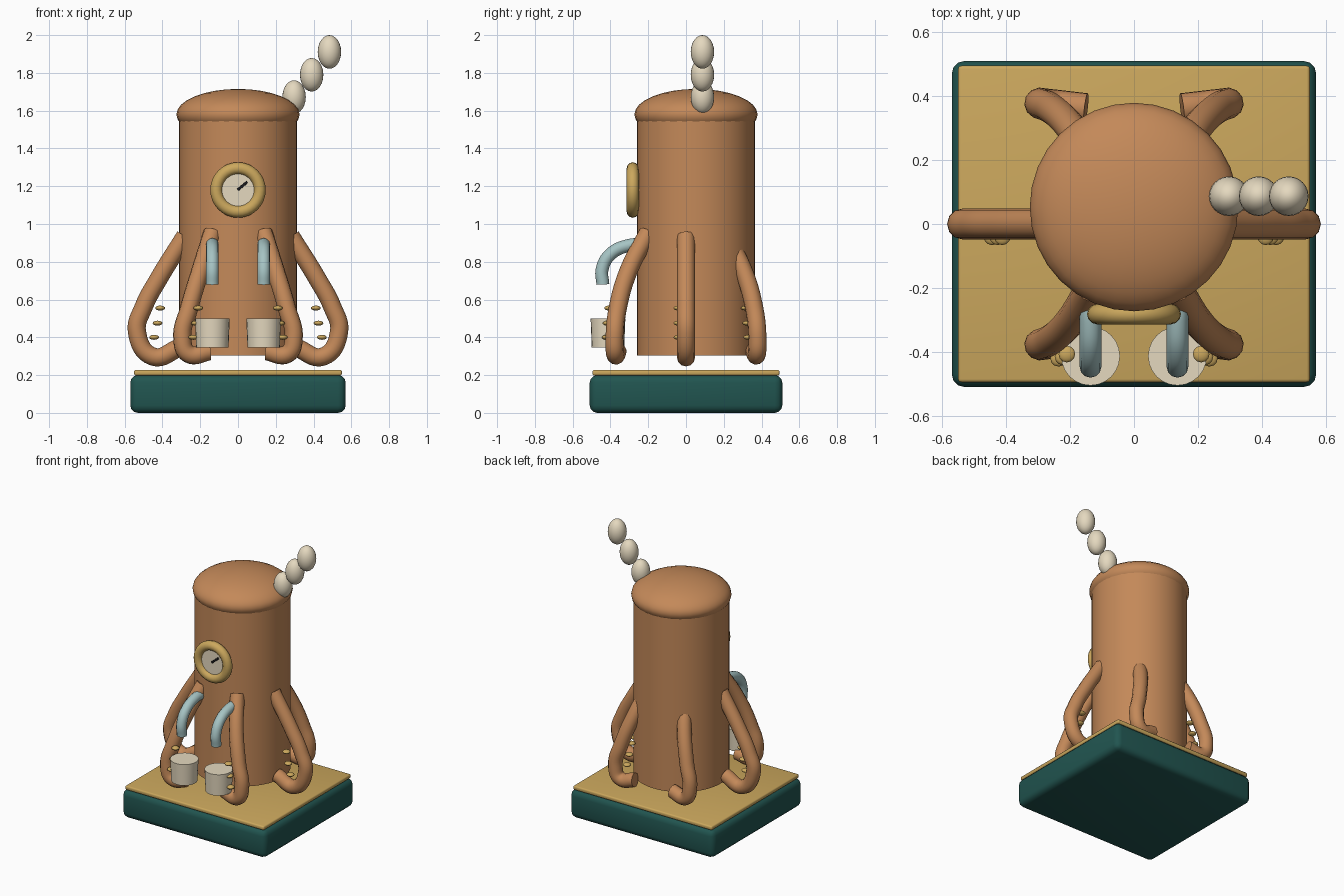
import bpy
import math

if "Cube" in bpy.data.objects:
    bpy.data.objects.remove(bpy.data.objects["Cube"])


def material(name, rgb):
    m = bpy.data.materials.new(name)
    m.diffuse_color = (*rgb, 1)
    m.use_nodes = True
    m.node_tree.nodes["Principled BSDF"].inputs["Base Color"].default_value = m.diffuse_color
    return m


COPPER = material("copper", (0.55, 0.25, 0.10))
BRASS = material("brass", (0.60, 0.39, 0.11))
GREEN = material("green", (0.015, 0.09, 0.08))
CREAM = material("cream", (0.78, 0.69, 0.52))
STEEL = material("steel", (0.38, 0.55, 0.55))
DARK = material("dark", (0.01, 0.01, 0.012))


def finish(name, mat, angle=40):
    o = bpy.context.object
    o.name = name
    o.data.materials.append(mat)
    bpy.ops.object.shade_smooth_by_angle(angle=math.radians(angle))
    return o


def slab(name, size, loc, bevel, mat):
    bpy.ops.mesh.primitive_cube_add(size=1, location=loc)
    o = bpy.context.object
    o.scale = size
    bpy.ops.object.transform_apply(location=False, rotation=False, scale=True)
    b = o.modifiers.new("bevel", "BEVEL")
    b.width, b.segments = bevel, 3
    bpy.ops.object.modifier_apply(modifier="bevel")
    return finish(name, mat)


def cylinder(name, r, depth, loc, mat, rot=(0, 0, 0), verts=32):
    bpy.ops.mesh.primitive_cylinder_add(vertices=verts, radius=r, depth=depth, location=loc, rotation=rot)
    return finish(name, mat)


def ball(name, scale, loc, mat, seg=24, rings=12):
    bpy.ops.mesh.primitive_uv_sphere_add(segments=seg, ring_count=rings, radius=1, location=loc)
    bpy.context.object.scale = scale
    return finish(name, mat)


def tube(name, pts, r, mat):
    c = bpy.data.curves.new(name, "CURVE")
    c.dimensions = "3D"
    c.bevel_depth, c.bevel_resolution, c.resolution_u = r, 4, 8
    c.use_fill_caps = True
    s = c.splines.new("BEZIER")
    s.bezier_points.add(len(pts) - 1)
    for p, co in zip(s.bezier_points, pts):
        p.co = co
        p.handle_left_type = p.handle_right_type = "AUTO"
    o = bpy.data.objects.new(name, c)
    bpy.context.collection.objects.link(o)
    bpy.ops.object.select_all(action="DESELECT")
    o.select_set(True)
    bpy.context.view_layer.objects.active = o
    bpy.ops.object.convert(target="MESH")
    return finish(name, mat, 50)


# Base and brass tray
slab("base", (1.14, 1.02, 0.2), (0, 0, 0.1), 0.04, GREEN)
slab("tray", (1.10, 0.99, 0.03), (0, 0, 0.213), 0.01, BRASS)

# Boiler body and domed lid
CY = 0.053
cylinder("boiler", 0.312, 1.245, (0, CY, 0.9275), COPPER, verts=48)
ball("lid", (0.326, 0.326, 0.135), (0, CY, 1.58), COPPER, 32, 16)

# Pressure gauge
ROT = (math.pi / 2, 0, 0)
bpy.ops.mesh.primitive_torus_add(major_radius=0.115, minor_radius=0.032, major_segments=32,
                                 minor_segments=12, location=(0, -0.282, 1.18), rotation=ROT)
finish("gauge_rim", BRASS)
cylinder("gauge_face", 0.105, 0.04, (0, -0.27, 1.18), CREAM, ROT)
needle = slab("gauge_needle", (0.066, 0.012, 0.014), (0.024, -0.294, 1.202), 0.002, DARK)
needle.rotation_euler = (0, -math.radians(40), 0)

# Steam puffs
for i, (x, z) in enumerate([(0.297, 1.672), (0.39, 1.79), (0.484, 1.911)]):
    ball(f"steam_puff_{i + 1}", (0.062, 0.062, 0.089), (x, 0.087, z), CREAM)

# Tentacle paths: one diagonal (mirrored front/back) and one sideways
diagonal = [(0.135, 0.20, 0.955), (0.20, 0.305, 0.75), (0.26, 0.362, 0.55),
            (0.295, 0.378, 0.40), (0.262, 0.375, 0.312), (0.15, 0.362, 0.325)]
sideways = [(0.28, 0, 0.935), (0.42, 0, 0.71), (0.50, 0, 0.56),
            (0.535, 0, 0.43), (0.45, 0, 0.298), (0.31, 0, 0.345)]

for sx, side in ((-1, "left"), (1, "right")):
    # Three tentacles per side with brass suckers
    for sy, place in ((-1, "front"), (0, "middle"), (1, "back")):
        path = diagonal if sy else sideways
        tube(f"{place}_{side}_tentacle", [(sx * x, sy * y, z) for x, y, z in path], 0.048, COPPER)
        for i, z in enumerate((0.555, 0.475, 0.40)):
            x = (0.412, 0.426, 0.444)[i] if sy == 0 else (0.21, 0.222, 0.236)[i]
            y = -0.04 if sy == 0 else sy * (0.362, 0.37, 0.375)[i] - 0.045
            ball(f"{place}_{side}_sucker_{i + 1}", (0.026, 0.026, 0.013), (sx * x, y, z), BRASS, 12, 8)
    # Spout and cup
    x = sx * 0.136
    tube(f"{side}_spout", [(x, -0.20, 0.89), (x, -0.30, 0.887), (x, -0.40, 0.84),
                           (x, -0.444, 0.76), (x, -0.44, 0.68)], 0.034, STEEL)
    bpy.ops.mesh.primitive_cone_add(vertices=24, radius1=0.086, radius2=0.092, depth=0.153,
                                    location=(x, -0.413, 0.424))
    finish(f"{side}_cup", CREAM)
